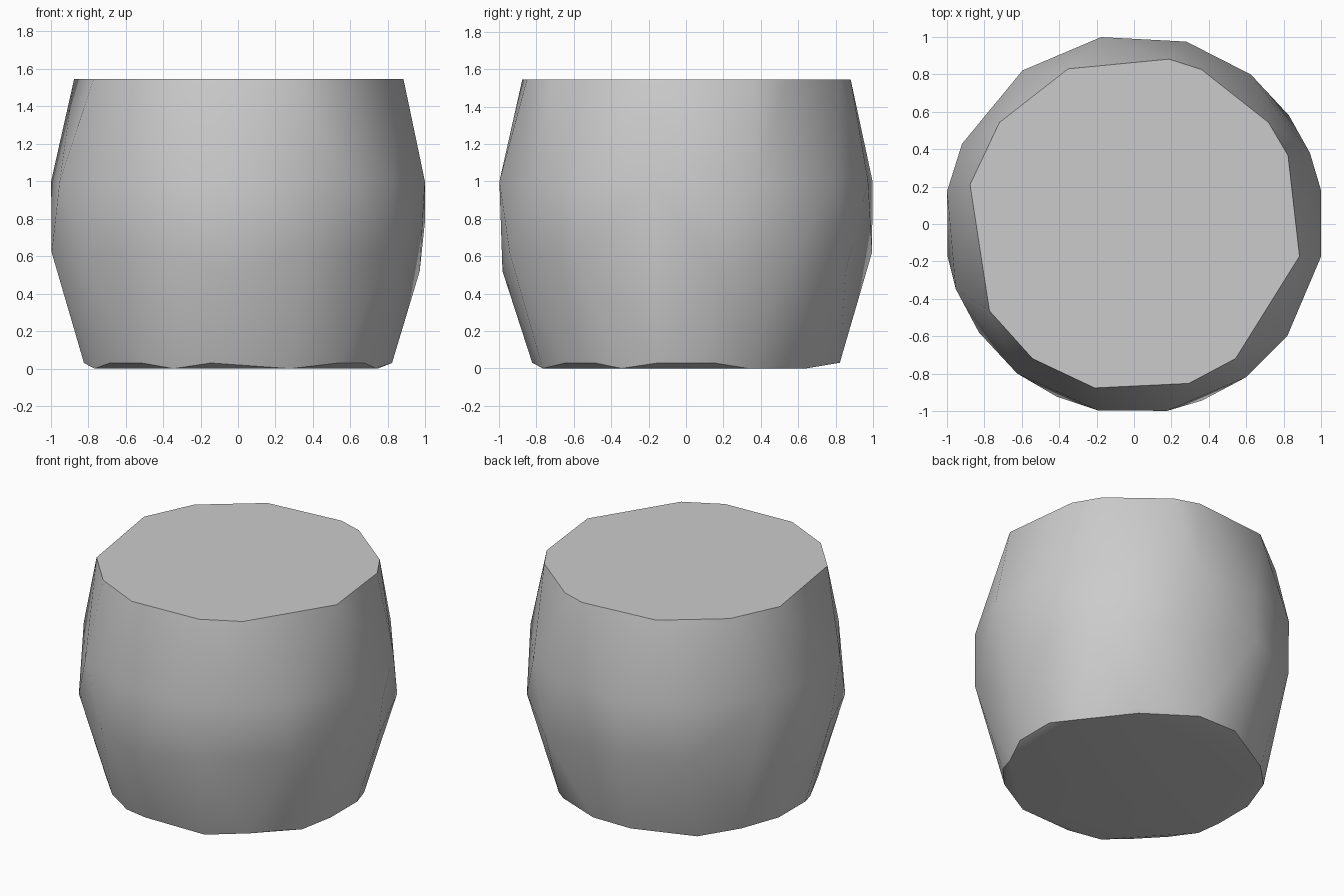
import bpy, bmesh
from math import cos, sin, radians

cube = bpy.data.objects.get("Cube")
if cube:
    bpy.data.objects.remove(cube, do_unlink=True)

# One plain grey for the whole body
grey = bpy.data.materials.new("plain_grey")
grey.use_nodes = True
COLOUR = (0.6, 0.6, 0.6, 1)
grey.diffuse_color = COLOUR
grey.node_tree.nodes["Principled BSDF"].inputs["Base Color"].default_value = COLOUR

# Rings of the barrel: height, radius, corner angles in degrees
RINGS = [
    (1.545, 0.90, (113, 78, 66.5, 37, 24, -11, -53, -71, -103.5, -127, -149, 166.5, 143)),
    (1.00, 1.013, (100, 74, 52, 22, -10, -36, -54, -80, -101, -128, -160, 170, 155, 126)),
    (0.80, 1.015, (10,)),
    (0.62, 1.01, (100, 35, -36, -69, -114, -145, 190, 170, 126)),
    (0.52, 0.985, (10, 60, -95)),
    (0.03, 0.835, (10, 50, 80, 100, 150, 170, 190, -145, -128, -100, -50, -36, -10)),
    (0.00, 0.815, (-70, 24, 52, 130, -160, -115, -25)),
]

# Wrap an irregular faceted skin around the rings
bm = bmesh.new()
for z, radius, angles in RINGS:
    for a in map(radians, angles):
        bm.verts.new((radius * cos(a), radius * sin(a), z))
hull = bmesh.ops.convex_hull(bm, input=bm.verts)
loose = {v for v in hull["geom_interior"] + hull["geom_unused"]
         if isinstance(v, bmesh.types.BMVert) and not v.link_faces}
bmesh.ops.delete(bm, geom=list(loose), context='VERTS')

# Merge the flat lid into one face
bmesh.ops.dissolve_limit(bm, angle_limit=radians(0.5), verts=bm.verts, edges=bm.edges)
bmesh.ops.recalc_face_normals(bm, faces=bm.faces)

mesh = bpy.data.meshes.new("barrel_body")
bm.to_mesh(mesh)
bm.free()
mesh.materials.append(grey)
body = bpy.data.objects.new("barrel_body", mesh)
bpy.context.collection.objects.link(body)

# Soft sides, crisp rims
bpy.ops.object.select_all(action='DESELECT')
body.select_set(True)
bpy.context.view_layer.objects.active = body
bpy.ops.object.shade_smooth_by_angle(angle=radians(30))
